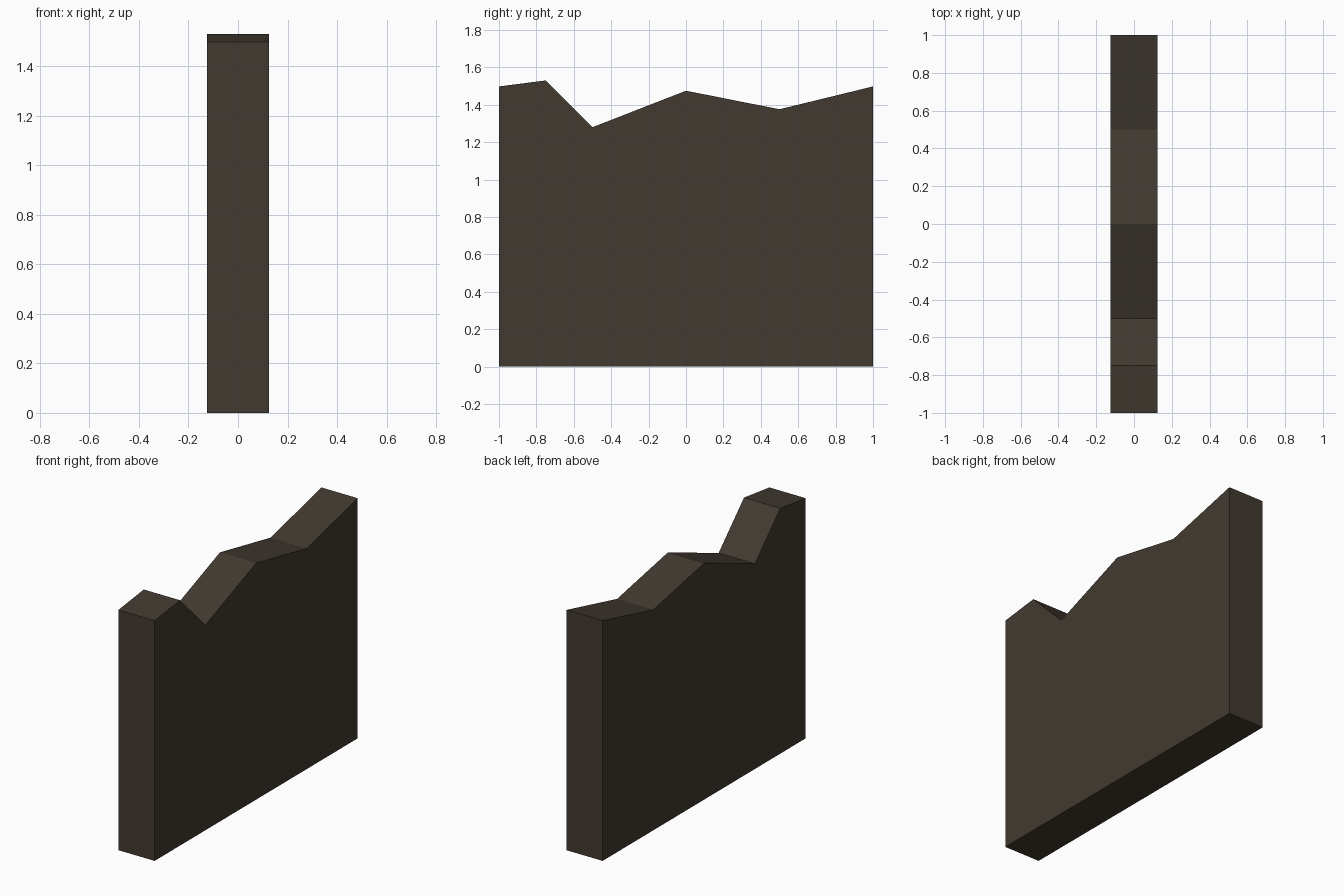
import bpy, bmesh

if "Cube" in bpy.data.objects:
    bpy.data.objects.remove(bpy.data.objects["Cube"])

# Dark stone colour
stone = bpy.data.materials.new("dark_stone")
stone.diffuse_color = (0.054, 0.042, 0.031, 1)
stone.use_nodes = True
stone.node_tree.nodes["Principled BSDF"].inputs["Base Color"].default_value = stone.diffuse_color

# Broken-topped wall outline (y, z)
outline = [(-1, 0), (1, 0), (1, 1.498), (0.5, 1.376), (0, 1.475),
           (-0.5, 1.28), (-0.75, 1.53), (-1, 1.498)]
half_thickness = 0.125

# Extrude the outline across the wall thickness
bm = bmesh.new()
side = bm.faces.new([bm.verts.new((-half_thickness, y, z)) for y, z in outline])
result = bmesh.ops.extrude_face_region(bm, geom=[side], use_keep_orig=True)
new_verts = [g for g in result["geom"] if isinstance(g, bmesh.types.BMVert)]
bmesh.ops.translate(bm, verts=new_verts, vec=(2 * half_thickness, 0, 0))
bmesh.ops.recalc_face_normals(bm, faces=bm.faces[:])

mesh = bpy.data.meshes.new("broken_wall")
bm.to_mesh(mesh)
bm.free()
mesh.materials.append(stone)
wall = bpy.data.objects.new("broken_wall", mesh)
bpy.context.collection.objects.link(wall)
